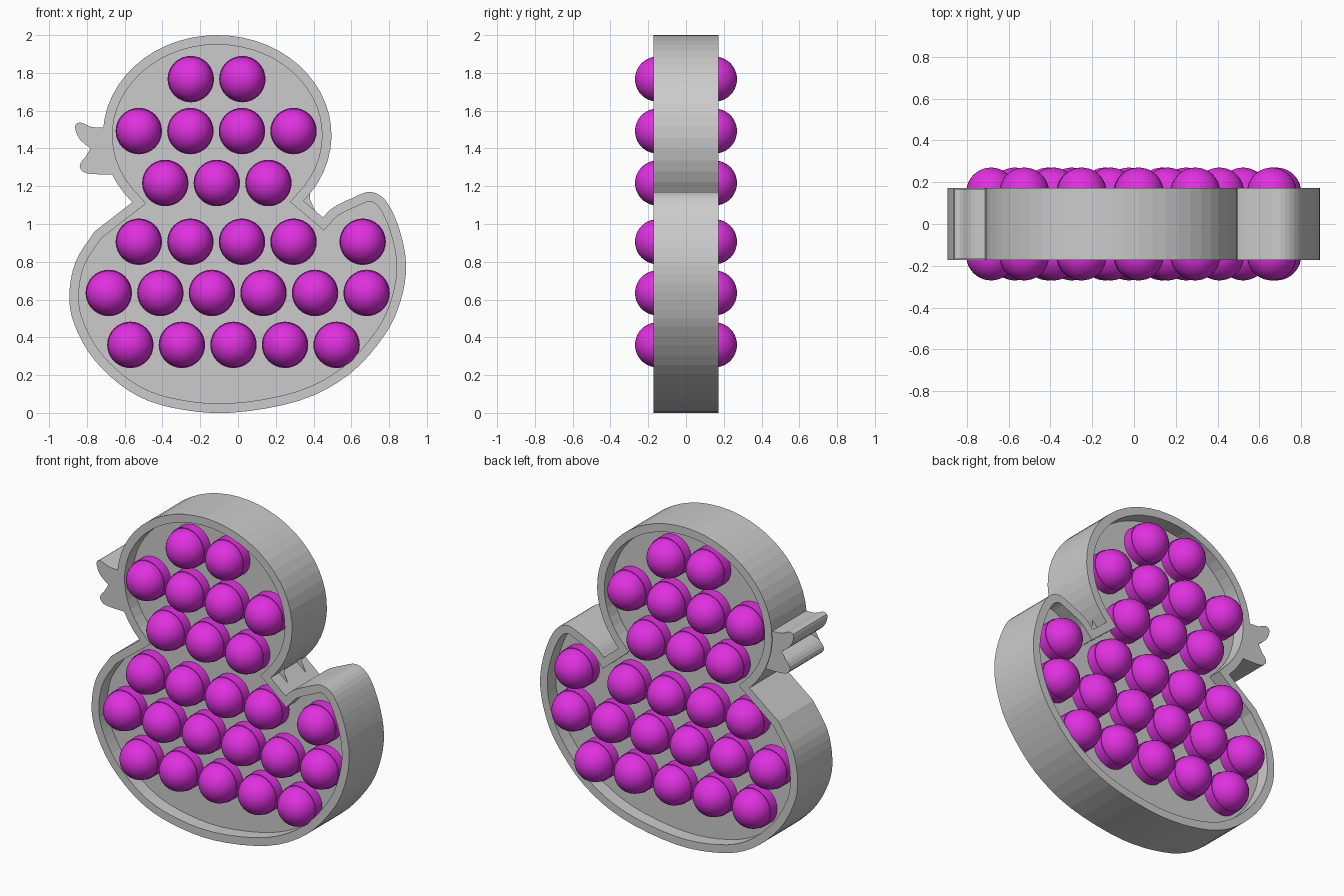
import bpy, bmesh, math
from mathutils import Vector

if "Cube" in bpy.data.objects:
    bpy.data.objects.remove(bpy.data.objects["Cube"])

HALF = 0.172      # half thickness of the tray
FLOOR = 0.088     # half thickness of the recessed web
RIM = 0.05        # rim width


def material(name, rgb):
    m = bpy.data.materials.new(name)
    m.use_nodes = True
    m.diffuse_color = (*rgb, 1)
    m.node_tree.nodes["Principled BSDF"].inputs["Base Color"].default_value = (*rgb, 1)
    return m


grey = material("light grey", (0.6, 0.6, 0.6))
magenta = material("magenta", (0.745, 0.03, 0.745))


def spline(pts, steps):
    """Open smooth curve through the points."""
    p = [Vector(q) for q in pts]
    p = [2 * p[0] - p[1]] + p + [2 * p[-1] - p[-2]]
    out = []
    for a, b, c, d in zip(p, p[1:], p[2:], p[3:]):
        for i in range(steps):
            t = i / steps
            out.append(0.5 * (2 * b + (c - a) * t + (2 * a - 5 * b + 4 * c - d) * t * t
                              + (3 * b - a - 3 * c + d) * t ** 3))
    return out + [p[-2]]


def inset(loop, width):
    """Mitred inset of a clockwise loop."""
    out = []
    for i, p in enumerate(loop):
        d1 = (p - loop[i - 1]).normalized()
        d2 = (loop[(i + 1) % len(loop)] - p).normalized()
        n1, n2 = Vector((d1.y, -d1.x)), Vector((d2.y, -d2.x))
        out.append(p + (n1 + n2) * width / max(1 + n1.dot(n2), 0.6))
    return out


def loft(name, sections):
    """Bridge (outline, y) sections in turn and cap both ends."""
    bm = bmesh.new()
    rings = [[bm.verts.new((p.x, y, p.y)) for p in loop] for loop, y in sections]
    n = len(rings[0])
    for a, b in zip(rings, rings[1:]):
        for i in range(n):
            j = (i + 1) % n
            bm.faces.new((a[i], a[j], b[j], b[i]))
    caps = [bm.faces.new(rings[0]), bm.faces.new(rings[-1])]
    bmesh.ops.triangulate(bm, faces=caps)
    bmesh.ops.recalc_face_normals(bm, faces=bm.faces)
    mesh = bpy.data.meshes.new(name)
    bm.to_mesh(mesh)
    bm.free()
    mesh.materials.append(grey)
    obj = bpy.data.objects.new(name, mesh)
    bpy.context.collection.objects.link(obj)
    return obj


# Tray outline, clockwise: head arc, short neck slope, then tail and body
start, end = math.radians(222), math.radians(-41)
head = []
for i in range(41):
    a = start + (end - start) * i / 40
    head.append(Vector((-0.11 + 0.605 * math.cos(a), 1.47 + 0.53 * math.sin(a))))
body = spline([(0.45, 1.035), (0.5, 1.085), (0.6, 1.135), (0.7, 1.17), (0.785, 1.12),
               (0.855, 0.97), (0.89, 0.78), (0.86, 0.59), (0.775, 0.41), (0.59, 0.205),
               (0.325, 0.065), (-0.05, 0), (-0.36, 0.03), (-0.575, 0.115), (-0.76, 0.28),
               (-0.865, 0.465), (-0.893, 0.62), (-0.86, 0.8), (-0.76, 0.96)], 4)
outer = head + body
inner = inset(outer, RIM)
loft("tray", [(inner, -FLOOR), (inner, -HALF), (outer, -HALF),
              (outer, HALF), (inner, HALF), (inner, FLOOR)])

# Open beak, rooted inside the rim
upper = spline([(-0.715, 1.51), (-0.78, 1.515), (-0.835, 1.537), (-0.863, 1.515),
                (-0.835, 1.445), (-0.75, 1.38)], 3)
lower = spline([(-0.75, 1.375), (-0.81, 1.35), (-0.838, 1.305), (-0.8, 1.268),
                (-0.67, 1.262)], 3)
root = [Vector(p) for p in ((-0.64, 1.28), (-0.665, 1.39), (-0.68, 1.5))]
beak = upper + lower + root
loft("beak", [(beak, -HALF + 0.005), (beak, HALF - 0.005)])


# Bubble: short cylinder with a slightly narrower dome, revolved about y
def bubble_mesh():
    base, radius, sides, seam = 0.123, 0.119, 32, 0.151
    profile = [(base, FLOOR - 0.01), (base, seam), (radius, seam)]
    profile += [(radius * math.cos(a), seam + radius * math.sin(a))
                for a in (math.pi / 2 * i / 10 for i in range(1, 10))]
    bm = bmesh.new()
    rings = []
    for r, h in profile:
        rings.append([bm.verts.new((r * math.cos(math.tau * k / sides), -h,
                                    r * math.sin(math.tau * k / sides)))
                      for k in range(sides)])
    tip = bm.verts.new((0, -seam - radius, 0))
    for k in range(sides):
        j = (k + 1) % sides
        for a, b in zip(rings, rings[1:]):
            bm.faces.new((a[k], a[j], b[j], b[k]))
        bm.faces.new((rings[-1][k], rings[-1][j], tip))
    bm.faces.new(rings[0])
    bmesh.ops.recalc_face_normals(bm, faces=bm.faces)
    for f in bm.faces:
        f.smooth = True
    for e in bm.edges:
        if len(e.link_faces) == 2 and e.calc_face_angle() > math.radians(40):
            e.smooth = False
    mesh = bpy.data.meshes.new("bubble")
    bm.to_mesh(mesh)
    bm.free()
    mesh.materials.append(magenta)
    return mesh


# Rows of bubbles on both sides: height, first x, count
PITCH = 0.273
rows = [(1.767, -0.25, 2), (1.492, -0.525, 4), (1.217, -0.385, 3),
        (0.906, -0.525, 4), (0.906, 0.66, 1), (0.635, -0.684, 6), (0.36, -0.57, 5)]
bubble = bubble_mesh()
for z, first, count in rows:
    for i in range(count):
        for side, turn in (("front", 0), ("back", math.pi)):
            obj = bpy.data.objects.new(side + "_bubble", bubble)
            obj.location = (first + i * PITCH, 0, z)
            obj.rotation_euler = (0, 0, turn)
            bpy.context.collection.objects.link(obj)
